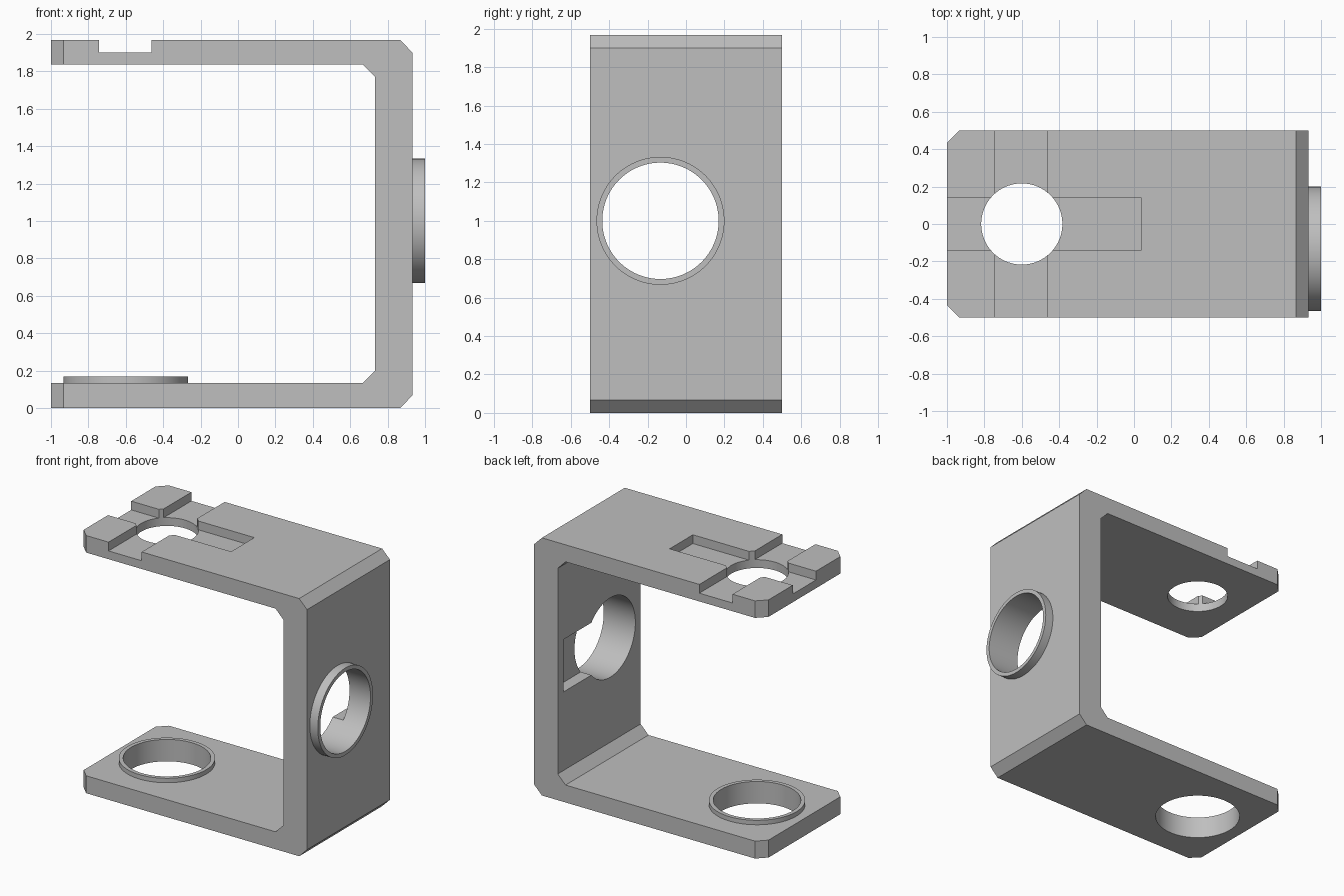
import bpy, bmesh, math

cube = bpy.data.objects.get("Cube")
if cube:
    bpy.data.objects.remove(cube, do_unlink=True)

# One plain grey material
grey = bpy.data.materials.new("plain_grey")
grey.use_nodes = True
colour = (0.52, 0.52, 0.52, 1)
grey.diffuse_color = colour
grey.node_tree.nodes["Principled BSDF"].inputs["Base Color"].default_value = colour

CHAMFER = 0.067
BORE = 0.303
RIM = 0.333


def activate(obj):
    bpy.ops.object.select_all(action='DESELECT')
    obj.select_set(True)
    bpy.context.view_layer.objects.active = obj


def combine(body, tool, operation):
    mod = body.modifiers.new(tool.name, 'BOOLEAN')
    mod.operation = operation
    mod.solver = 'EXACT'
    mod.object = tool
    activate(body)
    bpy.ops.object.modifier_apply(modifier=mod.name)
    bpy.data.objects.remove(tool, do_unlink=True)


def cylinder(name, radius, centre, depth, along_x=False):
    bpy.ops.mesh.primitive_cylinder_add(
        vertices=96, radius=radius, depth=depth, location=centre,
        rotation=(0, math.pi / 2 if along_x else 0, 0))
    obj = bpy.context.object
    obj.name = name
    obj.data.materials.append(grey)
    return obj


def box(name, low, high):
    centre = [(a + b) / 2 for a, b in zip(low, high)]
    bpy.ops.mesh.primitive_cube_add(size=1, location=centre)
    obj = bpy.context.object
    obj.name = name
    obj.scale = [b - a for a, b in zip(low, high)]
    obj.data.materials.append(grey)
    bpy.ops.object.transform_apply(location=False, rotation=False, scale=True)
    return obj


# C-shaped bracket: side profile extruded across the width
profile = [(-1, 0), (0.867, 0), (0.933, 0.067), (0.933, 1.9), (0.867, 1.967),
           (-1, 1.967), (-1, 1.837), (0.667, 1.837), (0.733, 1.77),
           (0.733, 0.2), (0.667, 0.133), (-1, 0.133)]
bm = bmesh.new()
face = bm.faces.new([bm.verts.new((x, -0.5, z)) for x, z in profile])
side = bmesh.ops.extrude_face_region(bm, geom=[face])["geom"]
bmesh.ops.translate(bm, vec=(0, 1, 0),
                    verts=[v for v in side if isinstance(v, bmesh.types.BMVert)])
bmesh.ops.recalc_face_normals(bm, faces=bm.faces)

# Clipped corners at the free ends of both plates
corners = [e for e in bm.edges
           if all(v.co.x < -0.99 for v in e.verts)
           and abs(e.verts[0].co.y - e.verts[1].co.y) < 0.01]
bmesh.ops.bevel(bm, geom=corners, offset=CHAMFER, segments=1, affect='EDGES')
mesh = bpy.data.meshes.new("bracket")
bm.to_mesh(mesh)
bm.free()
mesh.materials.append(grey)
bracket = bpy.data.objects.new("bracket", mesh)
bpy.context.collection.objects.link(bracket)

# Raised rims on the lower plate and the outer wall
combine(bracket, cylinder("lower_rim", RIM, (-0.6, 0, 0.117), 0.1), 'UNION')
combine(bracket, cylinder("wall_rim", RIM, (0.925, -0.133, 1), 0.15, True), 'UNION')

# Crossed slots in the upper plate and the pocket inside the wall
combine(bracket, box("cross_slot", (-0.743, -0.7, 1.9), (-0.463, 0.7, 2.1)), 'DIFFERENCE')
combine(bracket, box("long_slot", (-1.2, -0.14, 1.9), (0.04, 0.14, 2.1)), 'DIFFERENCE')
combine(bracket, box("wall_pocket", (0.6, -0.133, 0.8), (0.823, 0.433, 1.2)), 'DIFFERENCE')

# Through holes
combine(bracket, cylinder("lower_bore", BORE, (-0.6, 0, 0.1), 0.5), 'DIFFERENCE')
combine(bracket, cylinder("wall_bore", BORE, (0.85, -0.133, 1), 0.6, True), 'DIFFERENCE')
combine(bracket, cylinder("upper_bore", 0.217, (-0.6, 0, 1.9), 0.5), 'DIFFERENCE')

activate(bracket)
bpy.ops.object.shade_smooth_by_angle(angle=math.radians(30))
